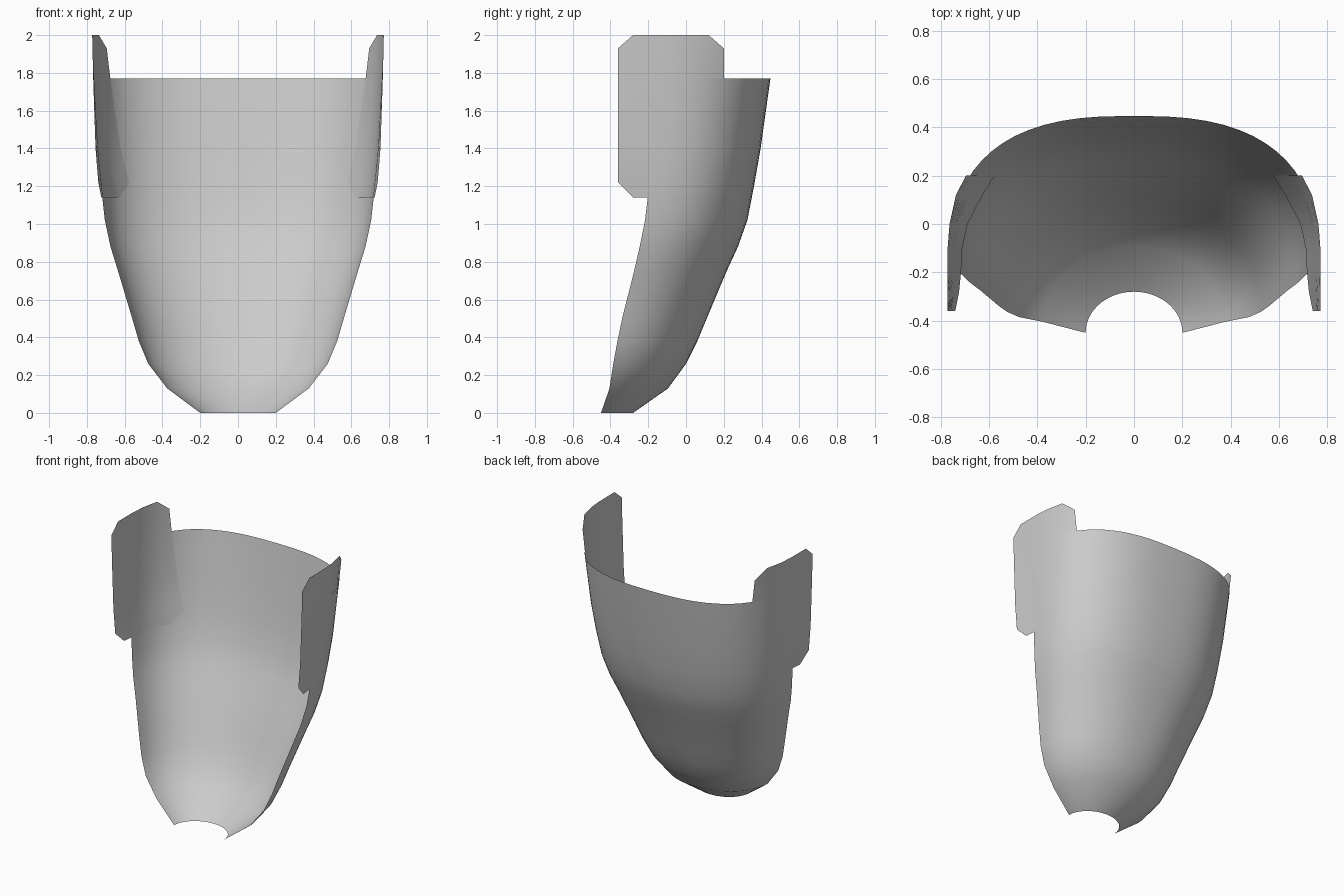
import bpy
import bmesh
from math import sin, cos, pi

cube = bpy.data.objects.get("Cube")
if cube:
    bpy.data.objects.remove(cube, do_unlink=True)

material = bpy.data.materials.new("light grey")
material.use_nodes = True
grey = (0.6, 0.6, 0.6, 1)
material.diffuse_color = grey
material.node_tree.nodes["Principled BSDF"].inputs["Base Color"].default_value = grey

# Horizontal sections: height, half width, y of front edge, y of back
SECTIONS = [
    (0, .2, -.45, -.28), (.13, .375, -.405, -.095), (.26, .475, -.385, 0),
    (.38, .525, -.363, .06), (.5, .56, -.338, .11), (.75, .635, -.275, .215),
    (.88, .675, -.245, .275), (1.02, .705, -.217, .325), (1.2, .725, -.195, .36),
    (1.4, .745, -.19, .395), (1.77, .765, -.19, .447), (2, .775, -.19, .48),
]


def section_at(z):
    """Interpolate half width, front y and back y at a height."""
    for low, high in zip(SECTIONS, SECTIONS[1:]):
        if z <= high[0]:
            t = (z - low[0]) / (high[0] - low[0])
            return [a + (b - a) * t for a, b in zip(low[1:], high[1:])]


def roundness(z):
    """Sections grow squarer towards the top."""
    return 2 + 0.37 * z


def side_x(y, z):
    """Half width of the shell surface at a given depth and height."""
    width, front, back = section_at(z)
    if y < front:
        return width + (front - y) * 0.12 * (2 - z)
    n = roundness(z)
    depth = (y - front) / (back - front)
    return width * max(0, 1 - depth ** n) ** (1 / n)


def sheet(name, columns):
    """Build a smooth open sheet from columns of points of equal length."""
    bm = bmesh.new()
    grid = [[bm.verts.new(p) for p in column] for column in columns]
    for a, b in zip(grid, grid[1:]):
        for i in range(len(a) - 1):
            bm.faces.new((a[i], b[i], b[i + 1], a[i + 1]))
    for face in bm.faces:
        face.smooth = True
    mesh = bpy.data.meshes.new(name)
    bm.to_mesh(mesh)
    bm.free()
    mesh.materials.append(material)
    obj = bpy.data.objects.new(name, mesh)
    bpy.context.collection.objects.link(obj)
    return obj


# Curved shell, open at the front, top and bottom
def shell_point(angle, section):
    z, width, front, back = section
    power = 2 / roundness(z)
    c = cos(angle)
    x = width * abs(c) ** power * (1 if c > 0 else -1)
    y = front + (back - front) * abs(sin(angle)) ** power
    return x, y, z


STEPS = 32
sheet("curved_shell", [[shell_point(pi * i / STEPS, s) for s in SECTIONS[:-1]]
                       for i in range(STEPS + 1)])

# Side wings with clipped corners, lying just inside the shell
WING_DEPTHS = (-.36, -.28, -.2, -.1, 0, .12, .2)
ROWS = 8


def wing_column(y, side):
    clipped = y in (WING_DEPTHS[0], WING_DEPTHS[-1])
    bottom, top = (1.22, 1.93) if clipped else (1.14, 2)
    heights = [bottom + (top - bottom) * i / ROWS for i in range(ROWS + 1)]
    return [(side * (side_x(y, z) - 0.003), y, z) for z in heights]


for name, side in (("left_wing", 1), ("right_wing", -1)):
    sheet(name, [wing_column(y, side) for y in WING_DEPTHS[::side]])
